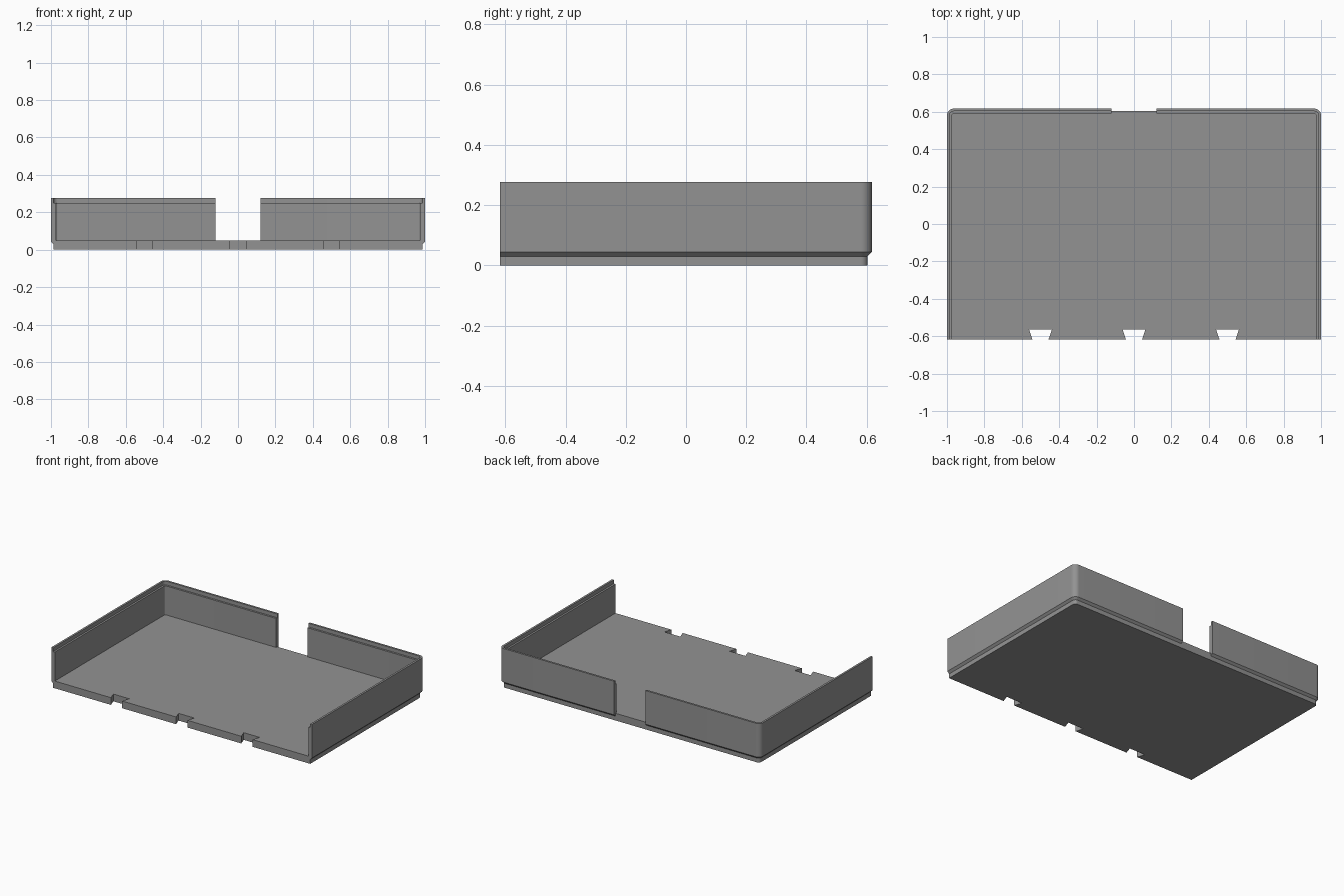
import bpy, bmesh, math

if "Cube" in bpy.data.objects:
    bpy.data.objects.remove(bpy.data.objects["Cube"])

W, D = 1.0, 0.617          # half width and half depth
R = 0.036                  # outer corner radius
STEP = 0.014               # inset of the foot and of the top lip
THICK = 0.027              # wall thickness
FLOOR, RIM = 0.05, 0.277   # floor top and rim height
GAP = 0.12                 # half width of the rear opening
SEG = 10

grey = bpy.data.materials.new("grey plastic")
grey.diffuse_color = (0.29, 0.29, 0.29, 1)
grey.use_nodes = True
grey.node_tree.nodes["Principled BSDF"].inputs["Base Color"].default_value = grey.diffuse_color


def corner(inset):
    """Rounded rear right corner, from the back round to the side."""
    r = R - inset
    return [(W - R + r * math.sin(a), D - R + r * math.cos(a))
            for a in (math.pi / 2 * i / SEG for i in range(SEG + 1))]


def finish(name, bm):
    bmesh.ops.recalc_face_normals(bm, faces=bm.faces[:])
    mesh = bpy.data.meshes.new(name)
    bm.to_mesh(mesh)
    bm.free()
    mesh.materials.append(grey)
    ob = bpy.data.objects.new(name, mesh)
    bpy.context.collection.objects.link(ob)
    bpy.ops.object.select_all(action='DESELECT')
    ob.select_set(True)
    bpy.context.view_layer.objects.active = ob
    bpy.ops.object.shade_smooth_by_angle(angle=math.radians(30))
    return ob


# Floor plate with rounded rear corners and three dovetail slots in front
right = corner(STEP)
outline = [(-x, y) for x, y in reversed(right)] + right
outline.append((W - STEP, -D))
for cx in (0.5, 0, -0.5):
    outline += [(cx + 0.043, -D), (cx + 0.061, -0.564),
                (cx - 0.061, -0.564), (cx - 0.043, -D)]
outline.append((-W + STEP, -D))
bm = bmesh.new()
plate = bm.faces.new([bm.verts.new((x, y, 0)) for x, y in outline])
top = bmesh.ops.extrude_face_region(bm, geom=[plate])
bmesh.ops.translate(bm, vec=(0, 0, FLOOR),
                    verts=[v for v in top["geom"] if isinstance(v, bmesh.types.BMVert)])
finish("floor_plate", bm)

# Wall: section of (inset, height) swept from the rear opening to the front
section = [(STEP, 0.03), (0, 0.044), (0, RIM), (STEP, RIM),
           (STEP, 0.251), (THICK, 0.251), (THICK, FLOOR), (STEP, FLOOR)]
for name, side in (("right_wall", 1), ("left_wall", -1)):
    bm = bmesh.new()
    rails = []
    for inset, z in section:
        path = [(GAP, D - inset)] + corner(inset) + [(W - inset, -D)]
        rails.append([bm.verts.new((side * x, y, z)) for x, y in path])
    for i, a in enumerate(rails):
        b = rails[(i + 1) % len(rails)]
        for j in range(len(a) - 1):
            bm.faces.new((a[j], a[j + 1], b[j + 1], b[j]))
    bm.faces.new([rail[0] for rail in rails])
    bm.faces.new([rail[-1] for rail in rails])
    finish(name, bm)
